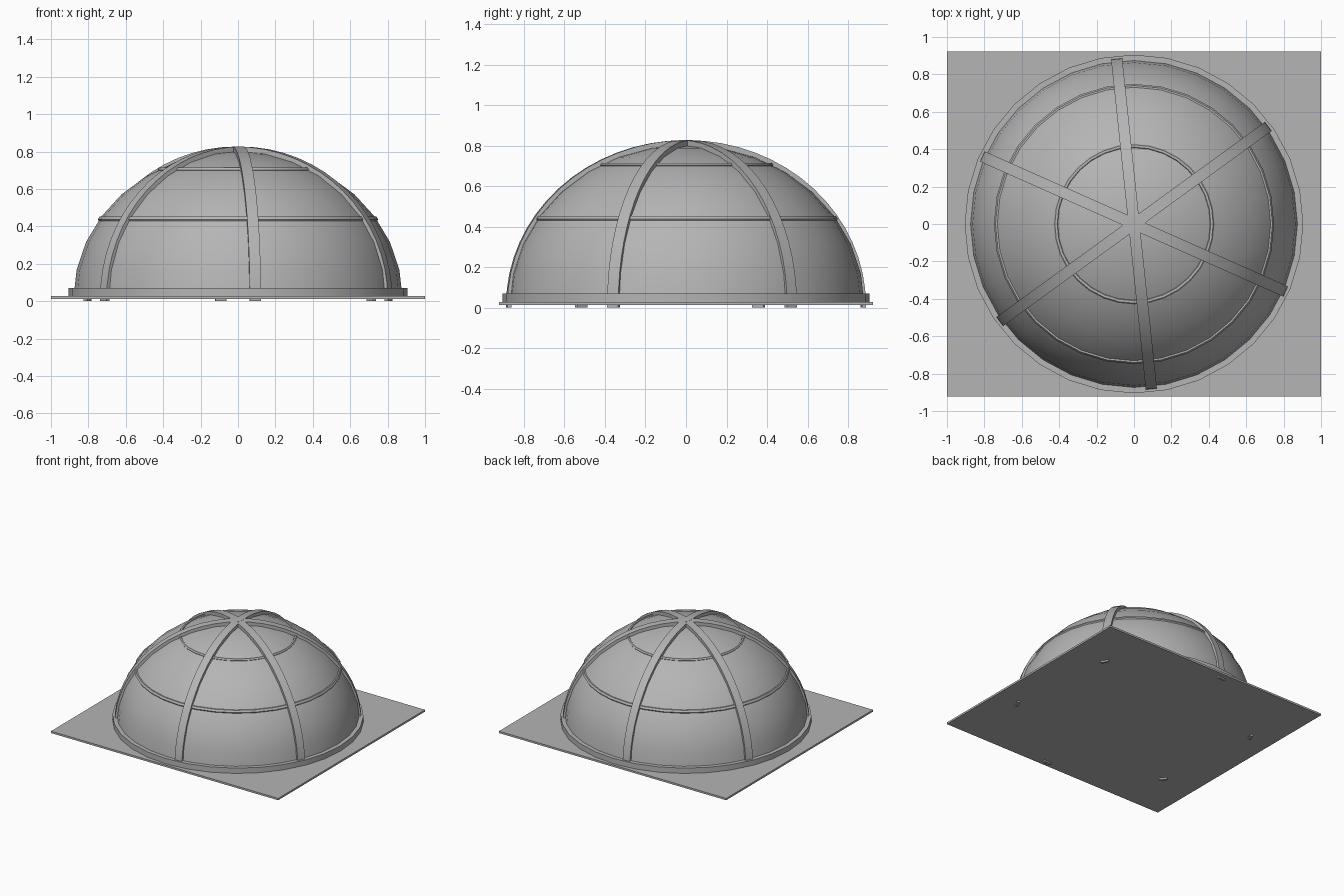
import bpy, bmesh
from math import sin, cos, pi, radians

if "Cube" in bpy.data.objects:
    bpy.data.objects.remove(bpy.data.objects["Cube"])

SEG = 32
BASE = 0.013          # level of the dome's rim

GREY = bpy.data.materials.new("dark_grey")
GREY.diffuse_color = (0.46, 0.46, 0.46, 1)
GREY.use_nodes = True
GREY.node_tree.nodes["Principled BSDF"].inputs["Base Color"].default_value = GREY.diffuse_color


def make(name, bm, smooth=True):
    bmesh.ops.recalc_face_normals(bm, faces=bm.faces)
    me = bpy.data.meshes.new(name)
    bm.to_mesh(me)
    bm.free()
    me.materials.append(GREY)
    ob = bpy.data.objects.new(name, me)
    bpy.context.collection.objects.link(ob)
    if smooth:
        bpy.ops.object.select_all(action='DESELECT')
        ob.select_set(True)
        bpy.context.view_layer.objects.active = ob
        bpy.ops.object.shade_smooth_by_angle(angle=radians(35))
    return ob


def lathe(name, profile, closed):
    """Spin an (r, z) profile around the z axis."""
    bm = bmesh.new()
    vs = [bm.verts.new((r, 0, z)) for r, z in profile]
    n = len(vs)
    es = [bm.edges.new((vs[i], vs[(i + 1) % n])) for i in range(n if closed else n - 1)]
    bmesh.ops.spin(bm, geom=vs + es, cent=(0, 0, 0), axis=(0, 0, 1),
                   angle=2 * pi, steps=SEG, use_duplicate=False)
    bmesh.ops.remove_doubles(bm, verts=bm.verts, dist=1e-4)
    return make(name, bm)


def rib(name, angle, width=0.06, steps=32):
    """Flat bar bent over the dome, with feet reaching the floor."""
    def arc(a, c):
        pts = [(a * cos(pi * i / steps), BASE + c * sin(pi * i / steps))
               for i in range(steps + 1)]
        return [(a, 0)] + pts + [(-a, 0)]
    bm = bmesh.new()
    ca, sa = cos(angle), sin(angle)
    sections = []
    for (xo, zo), (xi, zi) in zip(arc(0.89, 0.814), arc(0.87, 0.785)):
        corners = [(xo, -width / 2, zo), (xo, width / 2, zo),
                   (xi, width / 2, zi), (xi, -width / 2, zi)]
        sections.append([bm.verts.new((x * ca - y * sa, x * sa + y * ca, z))
                         for x, y, z in corners])
    for s, t in zip(sections, sections[1:]):
        for k in range(4):
            bm.faces.new((s[k], s[(k + 1) % 4], t[(k + 1) % 4], t[k]))
    bm.faces.new(sections[0])
    bm.faces.new(sections[-1])
    return make(name, bm)


# Square ground plate
bm = bmesh.new()
bmesh.ops.create_cube(bm, size=1)
for v in bm.verts:
    v.co = (v.co.x * 2, v.co.y * 1.846, 0.02 + v.co.z * 0.015)
make("base_plate", bm, smooth=False)

# Dome shell
lathe("dome", [(0.88 * cos(pi / 2 * i / 8), BASE + 0.79 * sin(pi / 2 * i / 8))
               for i in range(9)], closed=False)

# Collar around the foot of the dome
lathe("base_collar", [(0.905, 0.025), (0.905, 0.07), (0.865, 0.07), (0.865, 0.025)], closed=True)

# Horizontal hoops
for name, R, r, z in (("lower_hoop", 0.732, 0.017, 0.438),
                      ("upper_hoop", 0.417, 0.013, 0.703)):
    lathe(name, [(R + r * cos(pi * k / 3), z + r * sin(pi * k / 3)) for k in range(6)], closed=True)

# Three full ribs crossing at the crown
for i, deg in enumerate((36, 96, 156)):
    rib(f"rib_{i + 1}", radians(deg))
